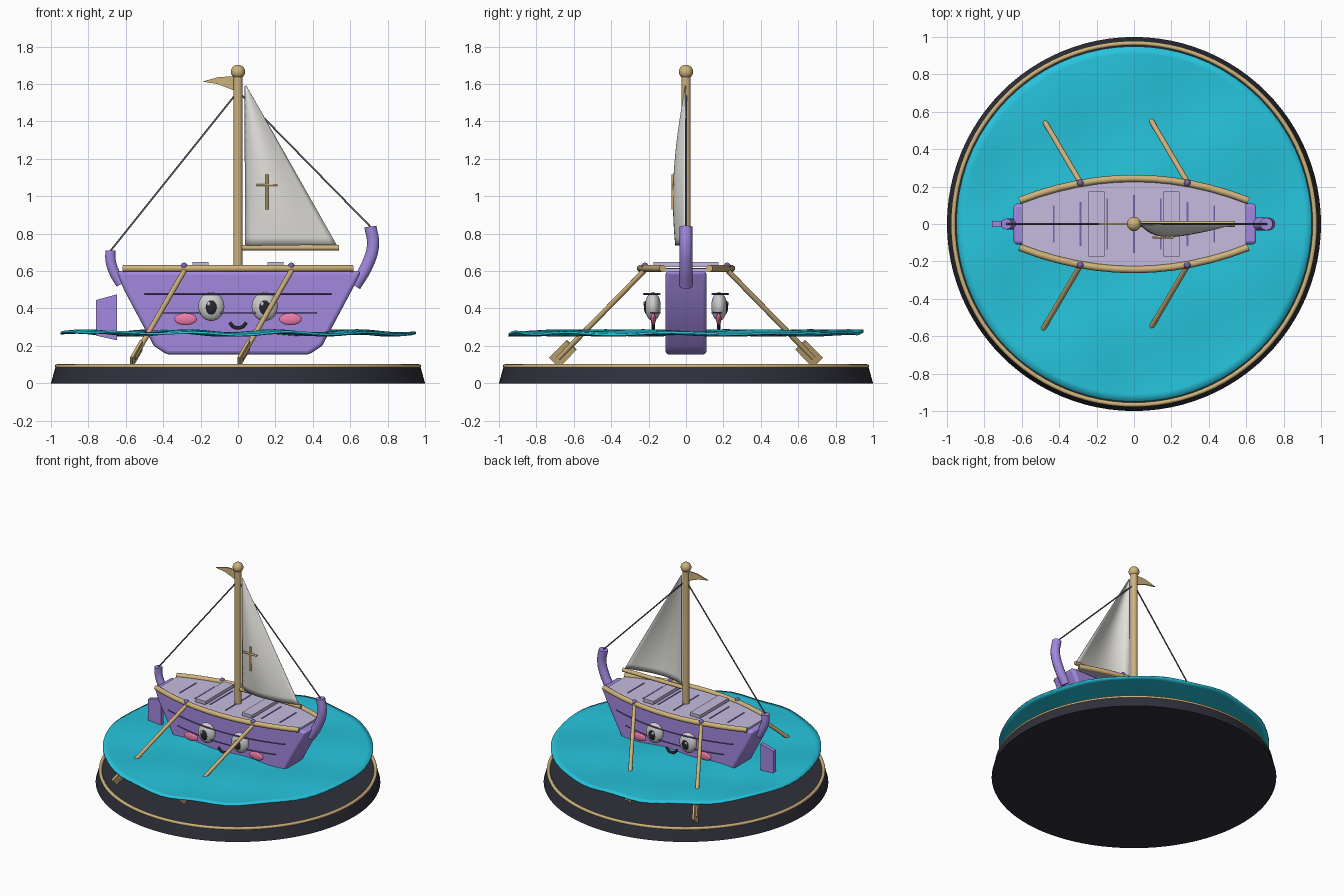
import bpy, bmesh, math
from mathutils import Vector, Matrix

if "Cube" in bpy.data.objects:
    bpy.data.objects.remove(bpy.data.objects["Cube"])

def mat(name, *c):
    m = bpy.data.materials.new(name)
    m.diffuse_color = (*c, 1)
    m.use_nodes = True
    m.node_tree.nodes["Principled BSDF"].inputs["Base Color"].default_value = m.diffuse_color
    return m

PURPLE = mat("purple", .36, .25, .74)
DARKP = mat("dark_purple", .19, .13, .42)
LILAC = mat("lilac", .56, .5, .74)
GOLD = mat("gold", .62, .45, .2)
WATER = mat("water", .02, .55, .72)
BLACK = mat("black", .02, .02, .03)
BASE = mat("base", .03, .03, .045)
WHITE = mat("white", .85, .85, .83)
SAIL = mat("sail", .75, .74, .7)
PINK = mat("pink", .85, .2, .4)
ROPE = mat("rope", .12, .12, .13)

def finish(o, name, m):
    o.name = name
    o.data.materials.append(m)
    return o

def smooth(o, angle=40):
    bpy.ops.object.select_all(action='DESELECT')
    o.select_set(True)
    bpy.context.view_layer.objects.active = o
    bpy.ops.object.shade_smooth_by_angle(angle=math.radians(angle))
    return o

def mesh(name, verts, faces, m):
    me = bpy.data.meshes.new(name)
    me.from_pydata(verts, [], faces)
    bm = bmesh.new()
    bm.from_mesh(me)
    bmesh.ops.recalc_face_normals(bm, faces=bm.faces)
    bm.to_mesh(me)
    bm.free()
    o = bpy.data.objects.new(name, me)
    bpy.context.collection.objects.link(o)
    return finish(o, name, m)

def prism(name, outline, direction, m):
    """Extrude a closed outline along a direction."""
    n, d = len(outline), Vector(direction)
    v = [Vector(p) for p in outline]
    faces = [list(range(n)), list(range(n, 2 * n))]
    faces += [[i, (i + 1) % n, (i + 1) % n + n, i + n] for i in range(n)]
    return mesh(name, v + [p + d for p in v], faces, m)

def box(name, loc, size, m, rot=None, bevel=0):
    bpy.ops.mesh.primitive_cube_add(size=1)
    o = finish(bpy.context.object, name, m)
    R = rot.to_4x4() if rot else Matrix()
    o.matrix_world = Matrix.Translation(loc) @ R @ Matrix.Diagonal((*size, 1))
    return o

def ball(name, loc, scale, m):
    bpy.ops.mesh.primitive_uv_sphere_add(segments=24, ring_count=16, location=loc)
    o = finish(bpy.context.object, name, m)
    o.scale = scale
    return smooth(o)

def tube(name, pts, r, m, curved=False):
    cu = bpy.data.curves.new(name, 'CURVE')
    cu.dimensions = '3D'
    cu.bevel_depth, cu.bevel_resolution, cu.use_fill_caps = r, 3, True
    if curved:
        s = cu.splines.new('BEZIER')
        s.bezier_points.add(len(pts) - 1)
        for b, p in zip(s.bezier_points, pts):
            b.co = p
            b.handle_left_type = b.handle_right_type = 'AUTO'
    else:
        s = cu.splines.new('POLY')
        s.points.add(len(pts) - 1)
        for b, p in zip(s.points, pts):
            b.co = (*p, 1)
    o = bpy.data.objects.new(name, cu)
    bpy.context.collection.objects.link(o)
    return finish(o, name, m)

# display base and gold trim
bpy.ops.mesh.primitive_cone_add(vertices=96, radius1=1, radius2=.975, depth=.09, location=(0, 0, .045))
smooth(finish(bpy.context.object, "base", BASE))
bpy.ops.mesh.primitive_torus_add(major_radius=.967, minor_radius=.012, major_segments=96, minor_segments=12, location=(0, 0, .09))
smooth(finish(bpy.context.object, "base_trim", GOLD))

# wavy water disc
def wave(x, y):
    return .275 + .008 * math.sin(13 * x + 2 * y) + .006 * math.sin(9 * y - 4 * x)
N, K = 72, 24
verts = [(0, 0, wave(0, 0))]
for k in range(1, K + 1):
    for i in range(N):
        x, y = (.95 * k / K * f(2 * math.pi * i / N) for f in (math.cos, math.sin))
        verts.append((x, y, wave(x, y)))
faces = [(0, 1 + i, 1 + (i + 1) % N) for i in range(N)]
for k in range(K - 1):
    a = 1 + k * N
    faces += [(a + i, a + N + i, a + N + (i + 1) % N, a + (i + 1) % N) for i in range(N)]
water = mesh("water", verts, faces, WATER)
water.modifiers.new("thick", 'SOLIDIFY').thickness = .012
smooth(water)

# hull slab with bevelled edges
prof = [(-.65, .6), (-.61, .5), (-.45, .2), (-.38, .153), (.38, .153), (.45, .2), (.61, .5), (.66, .6)]
hull = prism("hull", [(x, -.11, z) for x, z in prof], (0, .22, 0), PURPLE)
bv = hull.modifiers.new("bevel", 'BEVEL')
bv.width, bv.segments = .02, 3
smooth(hull)

# deck, deck seams and seats
def half(x):
    return .24 - .33 * x * x
xs = [-.6 + .1 * i for i in range(13)]
prism("deck", [(x, -half(x), .597) for x in xs] + [(x, half(x), .597) for x in reversed(xs)], (0, 0, .016), LILAC)
for i in range(-3, 4):
    box("deck_seam", (i * .143, 0, .614), (.01, .31 - .037 * abs(i), .006), DARKP)
for x in (-.2, .2):
    box("seat", (x, 0, .635), (.085, .35, .025), LILAC)

# curved end posts and rudder
tube("bow_post", [(.625, 0, .52), (.69, 0, .63), (.722, 0, .74), (.708, 0, .838)], .034, PURPLE, True)
tube("stern_post", [(-.625, 0, .53), (-.66, 0, .59), (-.68, 0, .65), (-.682, 0, .71)], .029, PURPLE, True)
prism("rudder", [(-.76, -.015, .445), (-.648, -.015, .475), (-.648, -.015, .23), (-.76, -.015, .255)], (0, .03, 0), PURPLE)

# mast, boom, stays
bpy.ops.mesh.primitive_cylinder_add(vertices=24, radius=.025, depth=1.05, location=(0, 0, 1.125))
smooth(finish(bpy.context.object, "mast", GOLD))
ball("mast_ball", (0, 0, 1.665), (.038,) * 3, GOLD)
tube("boom", [(.02, 0, .725), (.54, 0, .725)], .015, GOLD)
tube("stern_stay", [(0, 0, 1.56), (-.68, 0, .71)], .005, ROPE)
tube("bow_stay", [(0, 0, 1.56), (.71, 0, .835)], .005, ROPE)

# billowing sail
U, V = 14, 20
verts, faces = [], []
for j in range(V + 1):
    v = j / V
    for i in range(U + 1):
        u = i / U
        y = -.065 * math.sin(math.pi * u ** .8) * math.sin(math.pi * (.3 + .7 * v))
        verts.append((.04 + u * (.002 + .485 * (1 - v)), y, .738 + .852 * v))
for j in range(V):
    for i in range(U):
        a = j * (U + 1) + i
        faces.append((a, a + 1, a + U + 2, a + U + 1))
sail = mesh("sail", verts, faces, SAIL)
sail.modifiers.new("thick", 'SOLIDIFY').thickness = .005
smooth(sail)

# cross emblem and pennant
tube("emblem_upright", [(.155, -.07, .93), (.155, -.07, 1.115)], .007, GOLD)
tube("emblem_bar", [(.098, -.07, 1.06), (.21, -.07, 1.06)], .007, GOLD)
prism("pennant", [(x, -.005, z) for x, z in [(-.02, 1.64), (-.1, 1.638), (-.19, 1.613), (-.11, 1.6), (-.02, 1.565)]], (0, .01, 0), GOLD)

# parts repeated on both sides
for s in (-1, 1):
    tube("rail", [(x * 1.02, s * (half(x) + .004), .614) for x in xs], .019, GOLD)
    # side plank lines
    for L, z, w in ((.5, .477, .225), (.42, .377, .2)):
        tube("plank_line", [(L * t / 6, s * (w - .34 * (L * t / 6) ** 2), z) for t in range(-6, 7)], .005, DARKP)
    # smiling face
    for e in (-1, 1):
        ball("eye", (e * .143, s * .177, .41), (.07, .042, .077), WHITE)
        ball("pupil", (e * .143, s * .205, .407), (.034, .02, .042), BLACK)
        ball("eye_glint", (e * .143 - .014, s * .222, .425), (.01, .006, .012), WHITE)
        ball("cheek", (e * .28, s * .175, .343), (.06, .014, .032), PINK)
    tube("mouth", [(-.045, s * .175, .325), (-.025, s * .175, .303), (0, s * .175, .296),
                   (.025, s * .175, .303), (.045, s * .175, .325)], .01, BLACK, True)
    # oars with blades and oarlocks
    for x in (-.288, .285):
        top, end = Vector((x, s * .225, .6)), Vector((x - .28, s * .7, .115))
        d = (end - top).normalized()
        tube("oar", [top, end - d * .03], .014, GOLD)
        w = d.cross(Vector((1, 0, 0))).normalized()
        R = Matrix((w, d.cross(w), d)).transposed()
        box("oar_blade", end - d * .065, (.075, .015, .14), GOLD, R)
        ball("oarlock", (x, s * .22, .627), (.018, .018, .018), DARKP)
